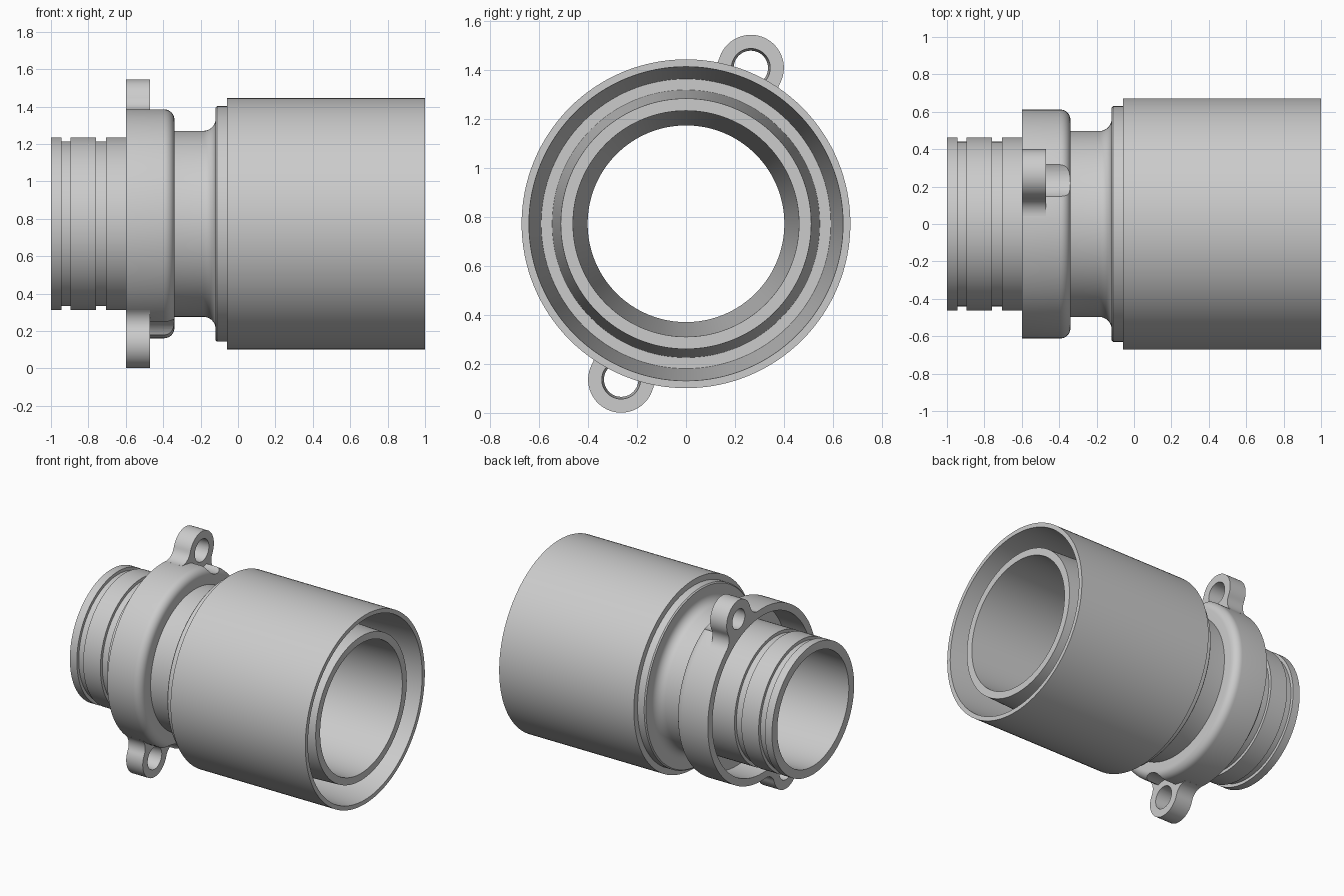
import bpy
import bmesh
from math import sin, cos, pi, radians, atan2, sqrt, hypot

if "Cube" in bpy.data.objects:
    bpy.data.objects.remove(bpy.data.objects["Cube"], do_unlink=True)

AXIS_Z = 0.773
FLANGE_R = 0.612
EAR_Y, EAR_Z, EAR_R = 0.265, 0.637, 0.135
EAR_D = hypot(EAR_Y, EAR_Z)

grey = bpy.data.materials.new("light_grey")
grey.use_nodes = True
colour = (0.6, 0.6, 0.6, 1)
grey.diffuse_color = colour
grey.node_tree.nodes["Principled BSDF"].inputs["Base Color"].default_value = colour


def arc(cx, cy, r, start, end, steps):
    """Points along an arc, angles in radians."""
    angles = [start + (end - start) * i / steps for i in range(steps + 1)]
    return [(cx + r * cos(a), cy + r * sin(a)) for a in angles]


def loft(name, rings, closed):
    """Skin equal rings of points; either close the loop or cap both ends."""
    bm = bmesh.new()
    rows = [[bm.verts.new(p) for p in ring] for ring in rings]
    n = len(rows[0])
    pairs = list(zip(rows, rows[1:]))
    if closed:
        pairs.append((rows[-1], rows[0]))
    else:
        bm.faces.new(rows[0])
        bm.faces.new(rows[-1])
    for a, b in pairs:
        for i in range(n):
            j = (i + 1) % n
            bm.faces.new((a[i], a[j], b[j], b[i]))
    bmesh.ops.recalc_face_normals(bm, faces=bm.faces)
    mesh = bpy.data.meshes.new(name)
    bm.to_mesh(mesh)
    bm.free()
    mesh.materials.append(grey)
    obj = bpy.data.objects.new(name, mesh)
    bpy.context.collection.objects.link(obj)
    return obj


def revolve(name, profile, segments=128):
    """Turn a closed (x, radius) profile around the long axis."""
    rings = []
    for x, r in profile:
        rings.append([(x, y, AXIS_Z + z) for y, z in arc(0, 0, r, 0, 2 * pi, segments)[:-1]])
    return loft(name, rings, True)


def prism(name, outline_a, xa, outline_b, xb, side):
    """Solid along x; outlines are (radial, tangential) in the ear's frame."""
    c, s = side * EAR_Z / EAR_D, side * EAR_Y / EAR_D

    def place(outline, x):
        return [(x, u * s + v * c, AXIS_Z + u * c - v * s) for u, v in outline]
    return loft(name, [place(outline_a, xa), place(outline_b, xb)], False)


def combine(target, tool, operation):
    mod = target.modifiers.new(operation.lower(), "BOOLEAN")
    mod.operation = operation
    mod.solver = "EXACT"
    mod.object = tool
    bpy.context.view_layer.objects.active = target
    bpy.ops.object.modifier_apply(modifier=mod.name)
    bpy.data.objects.remove(tool, do_unlink=True)


def disc(r, steps=48):
    return arc(EAR_D, 0, r, 0, 2 * pi, steps)[:-1]


def ear_outline(flare=0.09):
    """Round ear that flares tangentially into the flange."""
    reach, span = FLANGE_R + flare, EAR_R + flare
    u = (reach ** 2 - span ** 2 + EAR_D ** 2) / (2 * EAR_D)
    v = sqrt(reach ** 2 - u ** 2)
    tip = atan2(v, u - EAR_D)
    foot = atan2(v, u)
    half = arc(EAR_D, 0, EAR_R, 0, tip, 20)
    half += arc(u, v, flare, tip - pi, foot - pi, 10)[1:]
    root = arc(0, 0, 0.585, foot, 0, 6)
    half += root
    return half + [(a, -b) for a, b in half[-2:0:-1]]


# Spigot with ring grooves, hollow flange, neck, collar and double-walled sleeve
profile = [(-1, 0.402), (-1, 0.462)]
for start, end in ((-0.945, -0.895), (-0.76, -0.705)):
    profile += [(start, 0.462), (start, 0.44), (end, 0.44), (end, 0.462)]
profile += [(-0.40, 0.462), (-0.40, 0.56), (-0.6, 0.56), (-0.6, FLANGE_R)]
profile += arc(-0.395, FLANGE_R - 0.055, 0.055, pi / 2, 0, 8)
profile += [(-0.34, 0.497)]
profile += arc(-0.185, 0.562, 0.065, -pi / 2, 0, 8)
profile += [(-0.12, 0.622), (-0.112, 0.63), (-0.06, 0.63), (-0.06, 0.672), (1, 0.672)]
profile += [(1, 0.642), (0.1, 0.592), (0.1, 0.547), (0.97, 0.512), (0.97, 0.462)]
body = revolve("pipe_coupling_body", profile)

# Two opposite bolt ears, each with a hole and a clearance scoop in the flange
for side in (1, -1):
    ear = ear_outline()
    combine(body, prism("bolt_ear", ear, -0.6, ear, -0.47, side), "UNION")
    scoop = disc(0.125)
    combine(body, prism("scoop_cutter", scoop, -0.47, scoop, -0.3, side), "DIFFERENCE")
    combine(body, prism("hole_cutter", disc(0.069), -0.62, disc(0.08), -0.46, side), "DIFFERENCE")

bpy.ops.object.select_all(action="DESELECT")
body.select_set(True)
bpy.context.view_layer.objects.active = body
bpy.ops.object.shade_smooth_by_angle(angle=radians(30))
